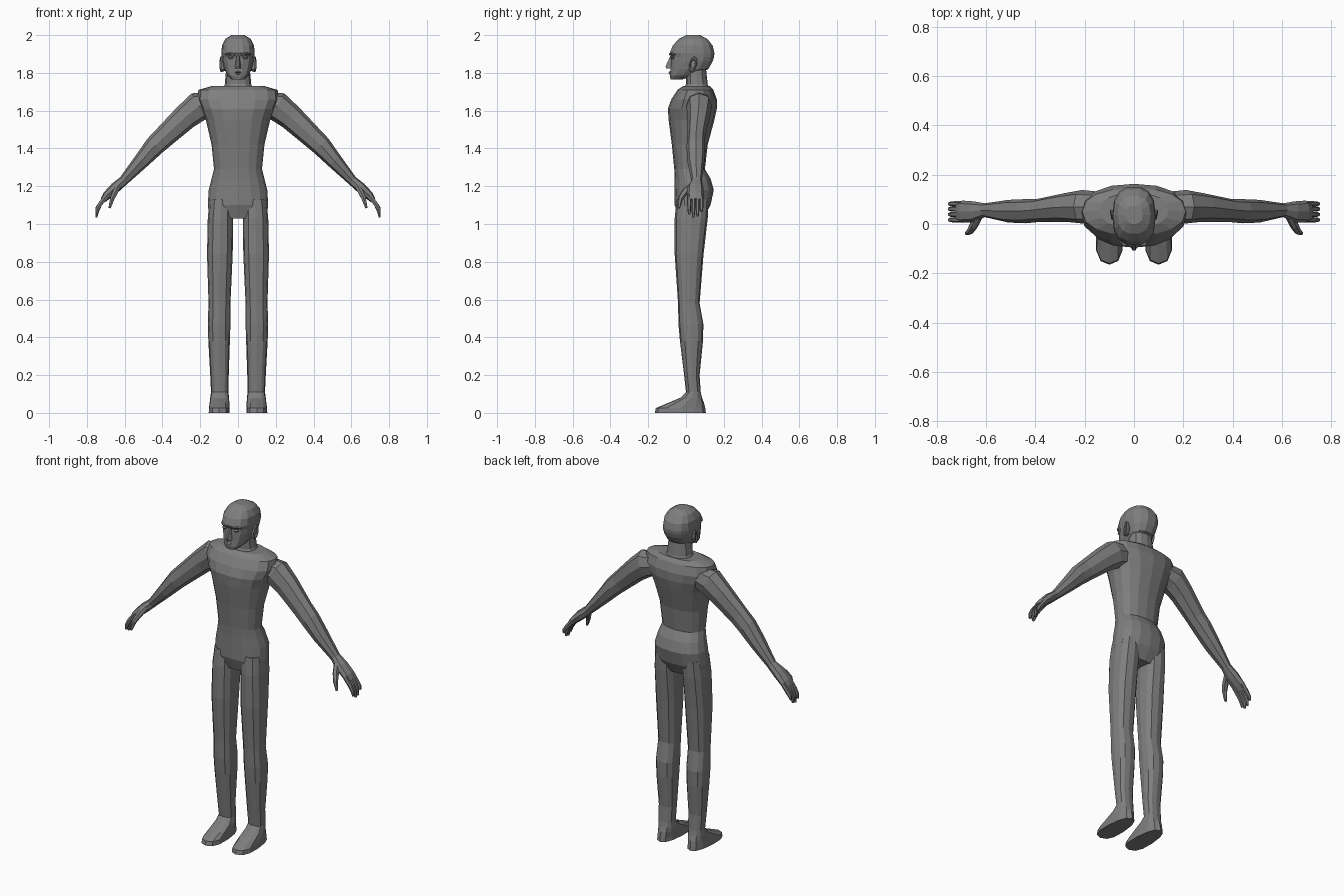
import bpy, bmesh, math
from mathutils import Vector

cube = bpy.data.objects.get("Cube")
if cube:
    bpy.data.objects.remove(cube, do_unlink=True)

grey = bpy.data.materials.new("matte grey")
grey.use_nodes = True
GREY = (0.21, 0.21, 0.21, 1)
grey.diffuse_color = GREY
grey.node_tree.nodes["Principled BSDF"].inputs["Base Color"].default_value = GREY


def finish(name, bm, mirror=False):
    bmesh.ops.recalc_face_normals(bm, faces=bm.faces)
    me = bpy.data.meshes.new(name)
    bm.to_mesh(me)
    bm.free()
    me.materials.append(grey)
    ob = bpy.data.objects.new(name, me)
    bpy.context.collection.objects.link(ob)
    if mirror:
        ob.modifiers.new("mirror", "MIRROR").use_mirror_merge = False
    return ob


def loft(name, rings, mirror=False):
    """Skin a list of equal-sized rings and cap both ends."""
    bm = bmesh.new()
    vs = [[bm.verts.new(p) for p in r] for r in rings]
    n = len(vs[0])
    for a, b in zip(vs, vs[1:]):
        for i in range(n):
            j = (i + 1) % n
            bm.faces.new((a[i], a[j], b[j], b[i]))
    bm.faces.new(vs[0])
    bm.faces.new(vs[-1])
    return finish(name, bm, mirror)


def spow(v, p):
    return math.copysign(abs(v) ** (2 / p), v)


def level(z, cx, hx, y0, y1, n=12, p=2.4, taper=0.0):
    """Horizontal rounded ring; taper narrows it towards the back."""
    pts = []
    for i in range(n):
        a = 2 * math.pi * i / n
        s = spow(math.sin(a), p)
        x = cx + hx * spow(math.cos(a), p) * (1 - taper * s)
        pts.append(Vector((x, (y0 + y1) / 2 + (y1 - y0) / 2 * s, z)))
    return pts


def tube(path, n=8, p=2.3):
    """Rings across a path of (x, y, z, half depth, half thickness)."""
    c = [Vector(q[:3]) for q in path]
    rings = []
    for i, q in enumerate(path):
        t = (c[min(i + 1, len(c) - 1)] - c[max(i - 1, 0)]).normalized()
        u = Vector((0, 1, 0))
        u = (u - t * u.dot(t)).normalized()
        v = t.cross(u)
        rings.append([c[i] + u * q[3] * spow(math.cos(a), p) + v * q[4] * spow(math.sin(a), p)
                      for a in (2 * math.pi * k / n for k in range(n))])
    return rings


def hull(name, pts, mirror=False):
    bm = bmesh.new()
    for q in pts:
        bm.verts.new(q)
    bmesh.ops.convex_hull(bm, input=bm.verts)
    return finish(name, bm, mirror)


# Torso: z, half width, front y, back y
torso = [(1.03, 0.15, -0.035, 0.09), (1.10, 0.16, -0.06, 0.13), (1.18, 0.155, -0.06, 0.147),
         (1.24, 0.14, -0.06, 0.13), (1.29, 0.127, -0.062, 0.10), (1.42, 0.14, -0.075, 0.115),
         (1.55, 0.17, -0.092, 0.15), (1.61, 0.195, -0.096, 0.163), (1.66, 0.215, -0.078, 0.163),
         (1.71, 0.21, -0.045, 0.145), (1.73, 0.14, -0.015, 0.125)]
loft("torso", [level(z, 0, h, a, b, 16, 2.3) for z, h, a, b in torso])

# Neck
loft("neck", [level(1.70, 0, 0.09, -0.02, 0.13), level(1.74, 0, 0.07, 0.0, 0.115),
              level(1.83, 0, 0.062, 0.0, 0.105)])

# Legs with feet: z, centre x, half width, front y, back y, heel taper
legs = [(1.13, 0.09, 0.06, -0.05, 0.12, 0), (1.03, 0.093, 0.067, -0.06, 0.115, 0),
        (0.84, 0.096, 0.068, -0.06, 0.093, 0), (0.58, 0.098, 0.058, -0.042, 0.072, 0),
        (0.47, 0.10, 0.06, -0.04, 0.092, 0), (0.38, 0.10, 0.057, -0.032, 0.09, 0),
        (0.20, 0.098, 0.049, -0.01, 0.072, 0), (0.11, 0.097, 0.046, 0.0, 0.078, 0),
        (0.08, 0.097, 0.05, -0.03, 0.085, 0.08), (0.055, 0.098, 0.052, -0.09, 0.095, 0.12),
        (0.025, 0.10, 0.054, -0.16, 0.102, 0.15), (0.0, 0.10, 0.055, -0.165, 0.105, 0.15)]
loft("legs", [level(z, c, h, a, b, 12, 2.5, t) for z, c, h, a, b, t in legs], True)

# Arms running into the palms
loft("arms", tube([(0.13, 0.07, 1.64, 0.06, 0.06), (0.21, 0.07, 1.622, 0.068, 0.078),
                   (0.28, 0.067, 1.565, 0.058, 0.068), (0.39, 0.055, 1.462, 0.047, 0.058),
                   (0.44, 0.052, 1.415, 0.049, 0.054), (0.51, 0.052, 1.335, 0.046, 0.042),
                   (0.605, 0.056, 1.23, 0.028, 0.026), (0.65, 0.05, 1.192, 0.042, 0.028),
                   (0.695, 0.05, 1.15, 0.045, 0.023), (0.715, 0.05, 1.125, 0.04, 0.015)]), True)

# Fingers: y at the knuckle and height of the tip
for name, y, tip in (("index_fingers", 0.017, 1.05), ("middle_fingers", 0.039, 1.035),
                     ("ring_fingers", 0.061, 1.04), ("little_fingers", 0.082, 1.065)):
    loft(name, tube([(0.695, y, 1.15, 0.011, 0.014), (0.73, y, 1.105, 0.0105, 0.013),
                     (0.745, y, (1.105 + tip) / 2, 0.0095, 0.011), (0.75, y, tip, 0.006, 0.006)], 6), True)

# Thumbs
loft("thumbs", tube([(0.63, 0.035, 1.205, 0.018, 0.016), (0.65, -0.005, 1.17, 0.019, 0.016),
                     (0.665, -0.03, 1.135, 0.014, 0.013), (0.68, -0.038, 1.085, 0.007, 0.007)], 6), True)

# Head: z, half width, front y, back y
head = [(1.765, 0.032, -0.082, -0.02), (1.785, 0.055, -0.087, 0.04), (1.82, 0.073, -0.083, 0.12),
        (1.86, 0.083, -0.08, 0.143), (1.885, 0.086, -0.078, 0.151), (1.905, 0.088, -0.088, 0.153),
        (1.945, 0.085, -0.072, 0.143), (1.98, 0.067, -0.04, 0.115), (2.0, 0.035, 0.0, 0.075)]
loft("head", [level(z, 0, h, a, b, 14, 2.5) for z, h, a, b in head])

# Nose
hull("nose", [(s * w, y, z) for s in (-1, 1) for w, y, z in
              ((0.006, -0.083, 1.89), (0.005, -0.108, 1.835), (0.008, -0.104, 1.822),
               (0.017, -0.085, 1.822), (0.012, -0.06, 1.89), (0.017, -0.06, 1.822))])

# Brows
hull("brows", [(x, y, z) for x, y, z in
               ((0.012, -0.091, 1.90), (0.045, -0.087, 1.906), (0.068, -0.064, 1.898),
                (0.012, -0.087, 1.893), (0.045, -0.083, 1.897), (0.012, -0.06, 1.91),
                (0.06, -0.05, 1.912), (0.06, -0.05, 1.893))], True)

# Eyes
bm = bmesh.new()
bmesh.ops.create_uvsphere(bm, u_segments=8, v_segments=6, radius=1)
bmesh.ops.scale(bm, vec=(0.016, 0.012, 0.008), verts=bm.verts)
bmesh.ops.translate(bm, vec=(0.037, -0.071, 1.881), verts=bm.verts)
finish("eyes", bm, True)

# Lips
for name, z, w in (("upper_lip", 1.804, 0.024), ("lower_lip", 1.795, 0.02)):
    hull(name, [(-w, -0.077, z), (w, -0.077, z), (-0.008, -0.093, z), (0.008, -0.093, z),
                (0, -0.08, z + 0.008), (0, -0.08, z - 0.007)])

# Ears: raised rim with a sunken middle
def ear_ring(x, k):
    return [Vector((x + 0.004 * k * math.cos(a), 0.037 + k * (0.021 * math.cos(a) + 0.008 * math.sin(a)),
                    1.846 + k * 0.042 * math.sin(a)))
            for a in (2 * math.pi * i / 8 for i in range(8))]


loft("ears", [ear_ring(0.07, 0.85), ear_ring(0.088, 1), ear_ring(0.094, 0.9),
              ear_ring(0.093, 0.7), ear_ring(0.087, 0.55)], True)
